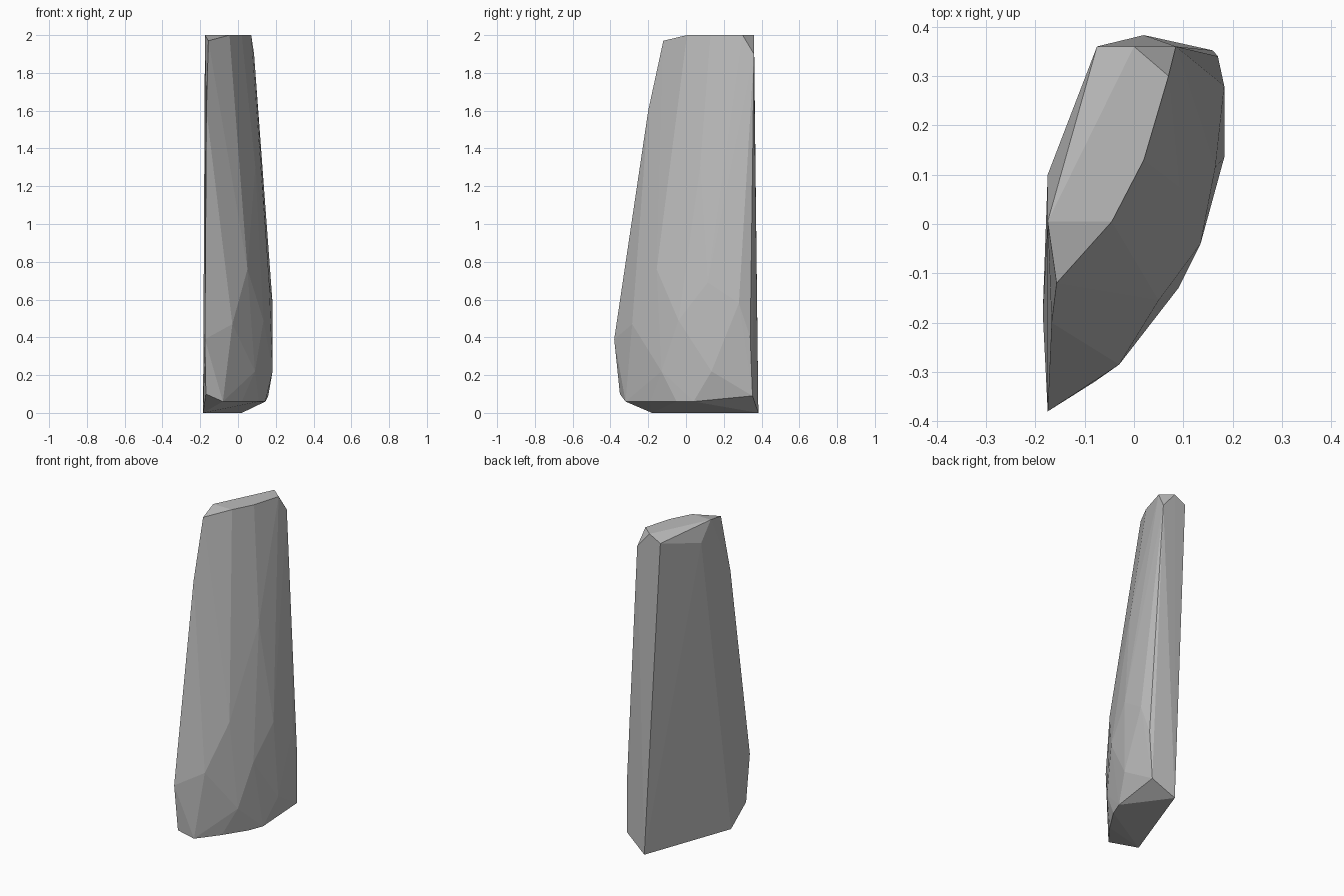
import bpy
import bmesh
import math

# Remove the default object only
default_cube = bpy.data.objects.get("Cube")
if default_cube:
    bpy.data.objects.remove(default_cube, do_unlink=True)


def make_material(name, color):
    material = bpy.data.materials.new(name)
    material.use_nodes = True
    material.diffuse_color = color
    shader = material.node_tree.nodes["Principled BSDF"]
    shader.inputs["Base Color"].default_value = color
    return material


def make_hull(name, sections, material):
    """Wrap a chiselled convex skin around a stack of cross-sections."""
    bm = bmesh.new()
    for section in sections:
        for corner in section:
            bm.verts.new(corner)
    result = bmesh.ops.convex_hull(bm, input=bm.verts)
    unused = {v for key in ("geom_interior", "geom_unused")
              for v in result[key] if isinstance(v, bmesh.types.BMVert)}
    bmesh.ops.delete(bm, geom=list(unused), context="VERTS")
    # Merge facets that are practically coplanar
    bmesh.ops.dissolve_limit(bm, angle_limit=math.radians(1),
                             verts=bm.verts, edges=bm.edges)
    bmesh.ops.recalc_face_normals(bm, faces=bm.faces)
    mesh = bpy.data.meshes.new(name)
    bm.to_mesh(mesh)
    bm.free()
    mesh.materials.append(material)
    stone = bpy.data.objects.new(name, mesh)
    bpy.context.scene.collection.objects.link(stone)
    return stone


# Edge the stone rests on
foot = [(-.185, -.18, 0), (.02, .383, 0)]

# Chamfered rim just above the ground
rim = [(-.17, -.35, .1), (-.08, -.32, .06), (.02, -.19, .06),
       (.11, -.05, .06), (.145, .04, .06), (.16, .352, .09)]

# Widest belt
belt = [(.09, -.13, .22), (.183, .135, .22), (-.175, -.38, .39),
        (.17, .34, .4), (-.03, -.285, .47), (.135, -.04, .49),
        (.183, .28, .58)]

# Tapering shaft
shaft = [(.165, .115, .69), (-.12, -.285, .74), (.05, -.155, .76),
         (-.055, -.15, 1.25), (.092, .075, 1.3), (-.167, -.2, 1.6)]

# Bevelled crown
crown = [(-.175, .1, 1.89), (.085, .36, 1.9), (-.075, .36, 1.96),
         (-.157, -.12, 1.97), (-.175, .005, 2), (-.045, .005, 2),
         (.02, .13, 2), (.07, .3, 2), (0, .36, 2)]

grey = make_material("stone grey", (.5, .5, .5, 1))
make_hull("standing_stone", [foot, rim, belt, shaft, crown], grey)
